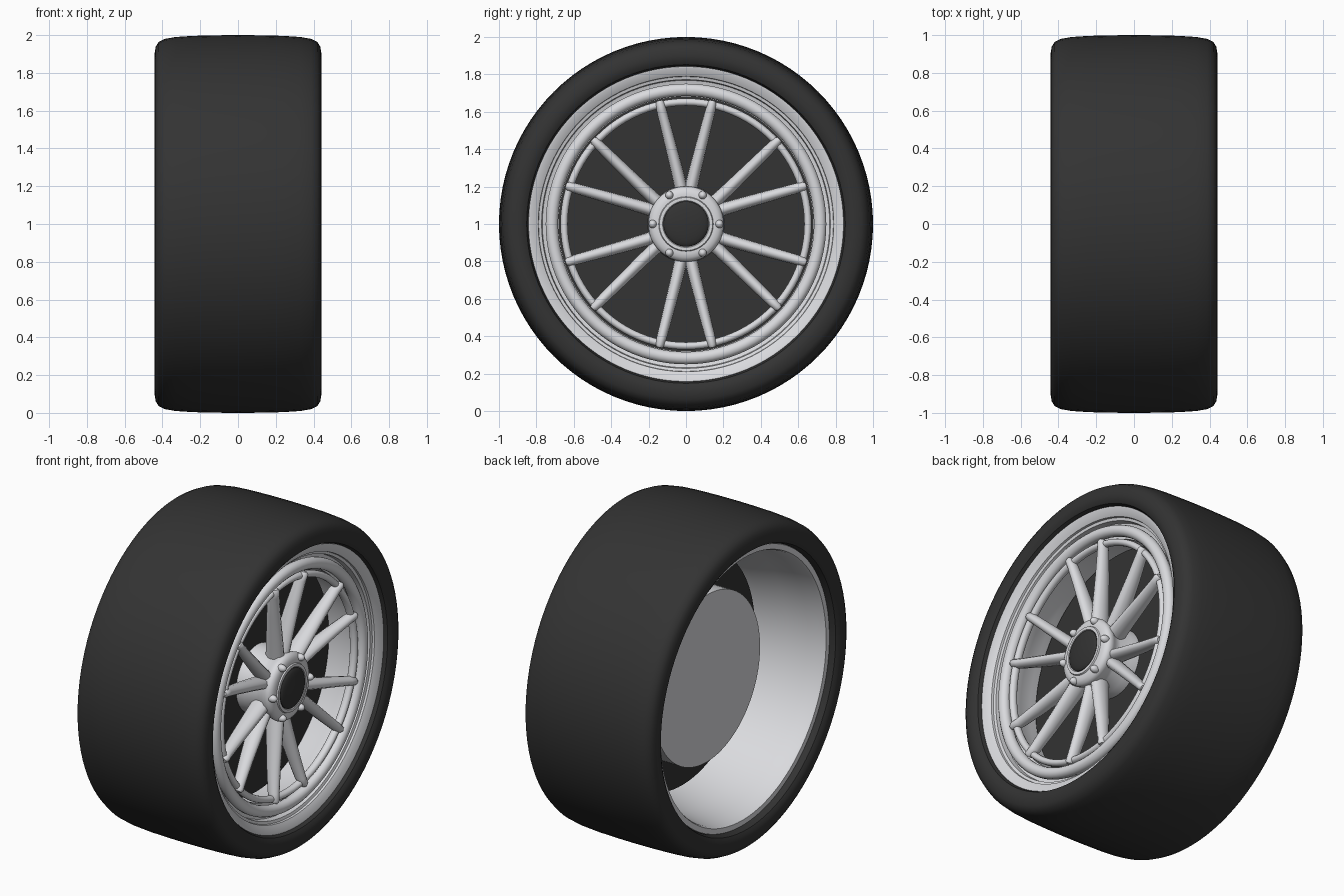
import bpy, bmesh, math
from mathutils import Vector

if "Cube" in bpy.data.objects:
    bpy.data.objects.remove(bpy.data.objects["Cube"])


def material(name, rgb):
    m = bpy.data.materials.new(name)
    m.diffuse_color = (*rgb, 1)
    m.use_nodes = True
    m.node_tree.nodes["Principled BSDF"].inputs["Base Color"].default_value = m.diffuse_color
    return m


RUBBER = material("dark rubber", (0.033, 0.033, 0.033))
METAL = material("silver metal", (0.70, 0.705, 0.73))


def finish(bm, name, mat, angle=35):
    bmesh.ops.remove_doubles(bm, verts=bm.verts, dist=1e-5)
    bmesh.ops.recalc_face_normals(bm, faces=bm.faces)
    me = bpy.data.meshes.new(name)
    bm.to_mesh(me)
    bm.free()
    me.materials.append(mat)
    ob = bpy.data.objects.new(name, me)
    bpy.context.collection.objects.link(ob)
    bpy.ops.object.select_all(action='DESELECT')
    ob.select_set(True)
    bpy.context.view_layer.objects.active = ob
    bpy.ops.object.shade_smooth_by_angle(angle=math.radians(angle))
    return ob


def lathe(name, profile, mat, closed=True, steps=96):
    """Revolve (x, radius) points around the axle, the x axis at z = 1."""
    bm = bmesh.new()
    vs = [bm.verts.new((x, 0, 1 + r)) for x, r in profile]
    pairs = list(zip(vs, vs[1:])) + ([(vs[-1], vs[0])] if closed else [])
    es = [bm.edges.new(p) for p in pairs]
    bmesh.ops.spin(bm, geom=vs + es, cent=(0, 0, 1), axis=(1, 0, 0),
                   angle=math.tau, steps=steps, use_merge=False)
    return finish(bm, name, mat)


def ring(name, x, r, minor_x, minor_r, mat=METAL, n=14):
    pts = [(x + minor_x * math.cos(math.tau * i / n),
            r + minor_r * math.sin(math.tau * i / n)) for i in range(n)]
    return lathe(name, pts, mat)


def polar(x, r, degrees):
    a = math.radians(degrees)
    return Vector((x, r * math.cos(a), 1 + r * math.sin(a)))


# Tyre: gently crowned tread, rounded shoulders, sidewalls tucked into the rim
half = [(0.0, 1.0), (0.12, 0.999), (0.24, 0.996), (0.33, 0.990), (0.388, 0.980),
        (0.42, 0.964), (0.436, 0.938), (0.442, 0.90), (0.438, 0.872),
        (0.425, 0.852), (0.40, 0.842), (0.37, 0.838)]
lathe("tyre", [(-x, r) for x, r in reversed(half[1:])] + half, RUBBER)

# Rim: sloped and stepped front lip with a long open barrel behind it
lathe("rim", [(0.385, 0.845), (0.405, 0.842), (0.405, 0.834), (0.378, 0.79),
              (0.365, 0.788), (0.36, 0.772), (0.325, 0.768), (0.318, 0.745),
              (0.31, 0.68), (0.29, 0.68), (0.24, 0.70), (0.16, 0.715),
              (0.0, 0.73), (-0.15, 0.765), (-0.28, 0.785), (-0.375, 0.798),
              (-0.392, 0.806), (-0.392, 0.838), (-0.37, 0.845)], METAL)
ring("rim_round_ring", 0.345, 0.717, 0.034, 0.034)
ring("spoke_ring", 0.335, 0.652, 0.024, 0.020)

# Brake drum with its pale backing plate
lathe("drum", [(0.02, 0), (0.02, 0.70), (0.13, 0.70), (0.13, 0)], RUBBER, False)
lathe("backing_plate", [(-0.145, 0), (-0.145, 0.515), (0.02, 0.515)], METAL, False)

# Hub body, rounded face ring and domed centre cap
lathe("hub", [(0.12, 0), (0.12, 0.205), (0.18, 0.20), (0.25, 0.18),
              (0.29, 0.185), (0.31, 0.198), (0.335, 0.202), (0.352, 0.194),
              (0.362, 0.178), (0.366, 0.16), (0.366, 0.146), (0.374, 0.142),
              (0.374, 0.125), (0.365, 0.12), (0.365, 0)], METAL, False, 64)
lathe("centre_cap", [(0.36, 0.121), (0.372, 0.12)] +
      [(0.372 + 0.02 * math.sin(t), 0.118 * math.cos(t))
       for t in [math.pi / 2 * i / 6 for i in range(1, 7)]], RUBBER, False, 64)

# Twelve tapered spokes in six V-shaped pairs, as one mesh
bm = bmesh.new()
SECTIONS = [  # radius, centre x, half depth, half width, angle from pair middle
    (0.15, 0.265, 0.062, 0.036, 6.0), (0.30, 0.285, 0.054, 0.033, 9.7),
    (0.48, 0.310, 0.044, 0.030, 11.4), (0.62, 0.334, 0.036, 0.027, 12.1),
    (0.66, 0.346, 0.032, 0.025, 12.2), (0.675, 0.349, 0.020, 0.015, 12.2)]
N = 12
for k in range(6):
    for side in (-1, 1):
        mid = 30 + 60 * k
        loops = []
        across = polar(0, 1, mid + side * 13 + 90) - Vector((0, 0, 1))
        for r, x, depth, width, off in SECTIONS:
            c = polar(x, r, mid + side * off)
            loops.append([bm.verts.new(
                c + Vector((depth * math.cos(math.tau * i / N), 0, 0))
                + across * width * math.sin(math.tau * i / N)) for i in range(N)])
        for a, b in zip(loops, loops[1:]):
            for i in range(N):
                j = (i + 1) % N
                bm.faces.new((a[i], a[j], b[j], b[i]))
        bm.faces.new(loops[0])
        bm.faces.new(loops[-1])
finish(bm, "spokes", METAL, 50)

# Six round-headed lug bolts on the hub face
bm = bmesh.new()
for k in range(6):
    made = bmesh.ops.create_uvsphere(bm, u_segments=14, v_segments=10, radius=0.022)
    for v in made["verts"]:
        v.co.x *= 1.4
        v.co += polar(0.36, 0.178, 60 * k)
finish(bm, "lug_bolts", METAL, 60)
